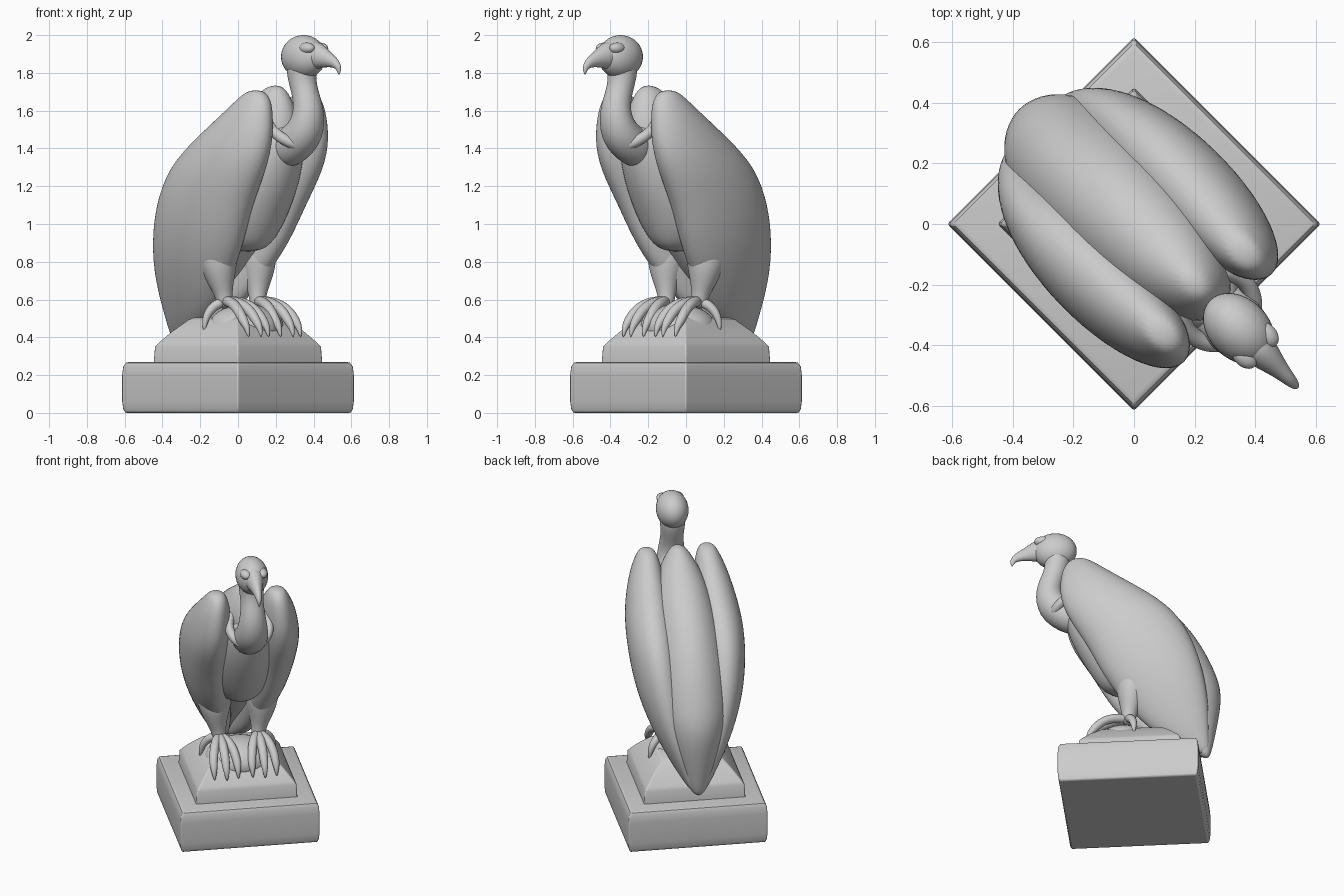
import bpy, bmesh, math
from mathutils import Matrix, Vector

if "Cube" in bpy.data.objects:
    bpy.data.objects.remove(bpy.data.objects["Cube"])

TURN = Matrix.Rotation(math.radians(45), 4, 'Z')   # bird is modelled facing -y, then turned


def finish(bm, name, subsurf=0, angle=180, bevel=0):
    bmesh.ops.recalc_face_normals(bm, faces=bm.faces)
    bm.transform(TURN)
    me = bpy.data.meshes.new(name)
    bm.to_mesh(me)
    bm.free()
    ob = bpy.data.objects.new(name, me)
    bpy.context.collection.objects.link(ob)
    if bevel:
        m = ob.modifiers.new("bevel", 'BEVEL')
        m.width, m.segments = bevel, 2
        m.limit_method, m.angle_limit = 'ANGLE', math.radians(50)
    if subsurf:
        m = ob.modifiers.new("smooth", 'SUBSURF')
        m.levels = m.render_levels = subsurf
    bpy.context.view_layer.objects.active = ob
    ob.select_set(True)
    bpy.ops.object.shade_smooth_by_angle(angle=math.radians(angle))
    ob.select_set(False)
    return ob


def skin(rings, name, **kw):
    """Join rings of points with quads and cap both ends."""
    bm = bmesh.new()
    loops = [[bm.verts.new(p) for p in r] for r in rings]
    n = len(loops[0])
    for a, b in zip(loops, loops[1:]):
        for i in range(n):
            j = (i + 1) % n
            bm.faces.new((a[i], a[j], b[j], b[i]))
    bm.faces.new(loops[0])
    bm.faces.new(loops[-1])
    return finish(bm, name, **kw)


def loft(name, sections, n=16, side=1):
    """Horizontal ellipses: z, front y, back y, inner x, outer x."""
    rings = []
    for z, yf, yb, xi, xo in sections:
        cx, cy, a, b = (xi + xo) / 2, (yf + yb) / 2, (xo - xi) / 2, (yb - yf) / 2
        rings.append([(side * (cx + a * math.cos(t)), cy + b * math.sin(t), z)
                      for t in (2 * math.pi * i / n for i in range(n))])
    return skin(rings, name, subsurf=2)


def tube(name, path, n=12, flat=1.0):
    """Round tube through x, y, z, radius points; flat scales the sideways radius."""
    pts = [Vector(p[:3]) for p in path]
    rings = []
    for i, p in enumerate(path):
        d = (pts[min(i + 1, len(pts) - 1)] - pts[max(i - 1, 0)]).normalized()
        u = (Vector((1, 0, 0)) - d * d.x).normalized()
        v = d.cross(u)
        rings.append([pts[i] + p[3] * (flat * u * math.cos(t) + v * math.sin(t))
                      for t in (2 * math.pi * k / n for k in range(n))])
    return skin(rings, name, subsurf=2)


def ball(name, centre, radii):
    bm = bmesh.new()
    bmesh.ops.create_uvsphere(bm, u_segments=32, v_segments=20, radius=1)
    bm.transform(Matrix.Translation(centre) @ Matrix.Diagonal((*radii, 1)))
    return finish(bm, name)


def square_block(name, profile):
    """Square rings from z, half-side pairs."""
    return skin([[(-h, -h, z), (h, -h, z), (h, h, z), (-h, h, z)] for z, h in profile],
                name, angle=40, bevel=0.008)


# Plinth and stepped pedestal
square_block("plinth", [(0, .424), (.02, .432), (.06, .436), (.2, .436),
                        (.245, .432), (.265, .422), (.27, .405)])
square_block("pedestal", [(.25, .319), (.35, .313), (.37, .3), (.43, .25), (.49, .19), (.505, .165)])
ball("pedestal_mound", (0, -.06, .45), (.215, .19, .125))

# Body with hump and tail
loft("body", [(z, yf, yb, -w, w) for z, yf, yb, w in (
    (1.735, -.32, -.24, .03), (1.68, -.37, -.16, .08), (1.56, -.42, .06, .15),
    (1.4, -.41, .26, .2), (1.2, -.34, .41, .24), (1.0, -.2, .5, .25), (.85, -.08, .55, .23),
    (.7, .05, .54, .19), (.5, .3, .5, .1), (.36, .43, .47, .03))])

# Breast bib overhanging the belly
loft("breast", [(z, yf, yb, -w, w) for z, yf, yb, w in (
    (.85, -.15, .1, .08), (.91, -.22, .1, .15), (1.05, -.3, .1, .2), (1.2, -.38, .1, .21),
    (1.35, -.43, 0, .19), (1.48, -.45, -.1, .14), (1.53, -.42, -.2, .07))])

for s, tag in ((-1, "left"), (1, "right")):
    # Folded wing
    loft("wing_" + tag, [
        (1.71, -.37, -.28, .15, .23), (1.66, -.42, -.2, .12, .26), (1.58, -.44, -.1, .1, .3),
        (1.45, -.45, .09, .08, .34), (1.3, -.41, .28, .06, .37), (1.1, -.28, .39, .04, .36),
        (.9, -.19, .45, .02, .32), (.7, -.05, .48, .01, .24), (.5, .14, .47, 0, .13),
        (.38, .4, .47, 0, .04)], side=s)
    # Feathered thigh and shin
    tube("leg_" + tag, [(s * .14, .08, 1.0, .13), (s * .15, 0, .82, .12), (s * .14, -.01, .7, .075),
                        (s * .125, -.02, .62, .045), (s * .12, -.03, .55, .045)])
    # Three toes draped over the mound, one hind toe
    for k, spread in enumerate((-.075, 0, .075)):
        x, reach = s * .12, .02 if k == 1 else 0
        tube("toe_%s_%d" % (tag, k), [
            (x, -.02, .59, .03), (x + spread * .5, -.1, .59, .032),
            (x + spread * .85, -.18 - reach, .555, .03), (x + spread, -.235 - reach, .49, .029),
            (x + spread, -.265 - reach, .45, .018), (x + spread, -.275 - reach, .4, .005)], n=8)
    tube("hind_toe_" + tag, [(s * .13, -.03, .59, .032), (s * .18, .0, .57, .03),
                             (s * .225, .02, .51, .025), (s * .235, .02, .43, .006)], n=8)
    # Brow ridge
    ball("brow_" + tag, (s * .05, -.565, 1.93), (.035, .05, .03))

# Collar ruff around the neck
ruff = []
for i in range(25):
    t = 2 * math.pi * i / 24
    ruff.append((.125 * math.sin(t), -.39 - .115 * math.cos(t), 1.49 - .08 * math.cos(t), .032))
tube("collar", ruff, n=8)

# Curved neck, head and hooked beak
tube("neck", [(0, -.3, 1.37, .1), (0, -.42, 1.42, .11), (0, -.51, 1.49, .105), (0, -.535, 1.6, .084),
              (0, -.5, 1.7, .07), (0, -.475, 1.78, .078), (0, -.48, 1.88, .09)], n=16)
ball("head", (0, -.49, 1.885), (.1, .135, .115))
tube("beak", [(0, -.53, 1.895, .095), (0, -.61, 1.89, .07), (0, -.68, 1.868, .04),
              (0, -.73, 1.852, .028), (0, -.756, 1.825, .018), (0, -.757, 1.79, .004)], flat=.8)
